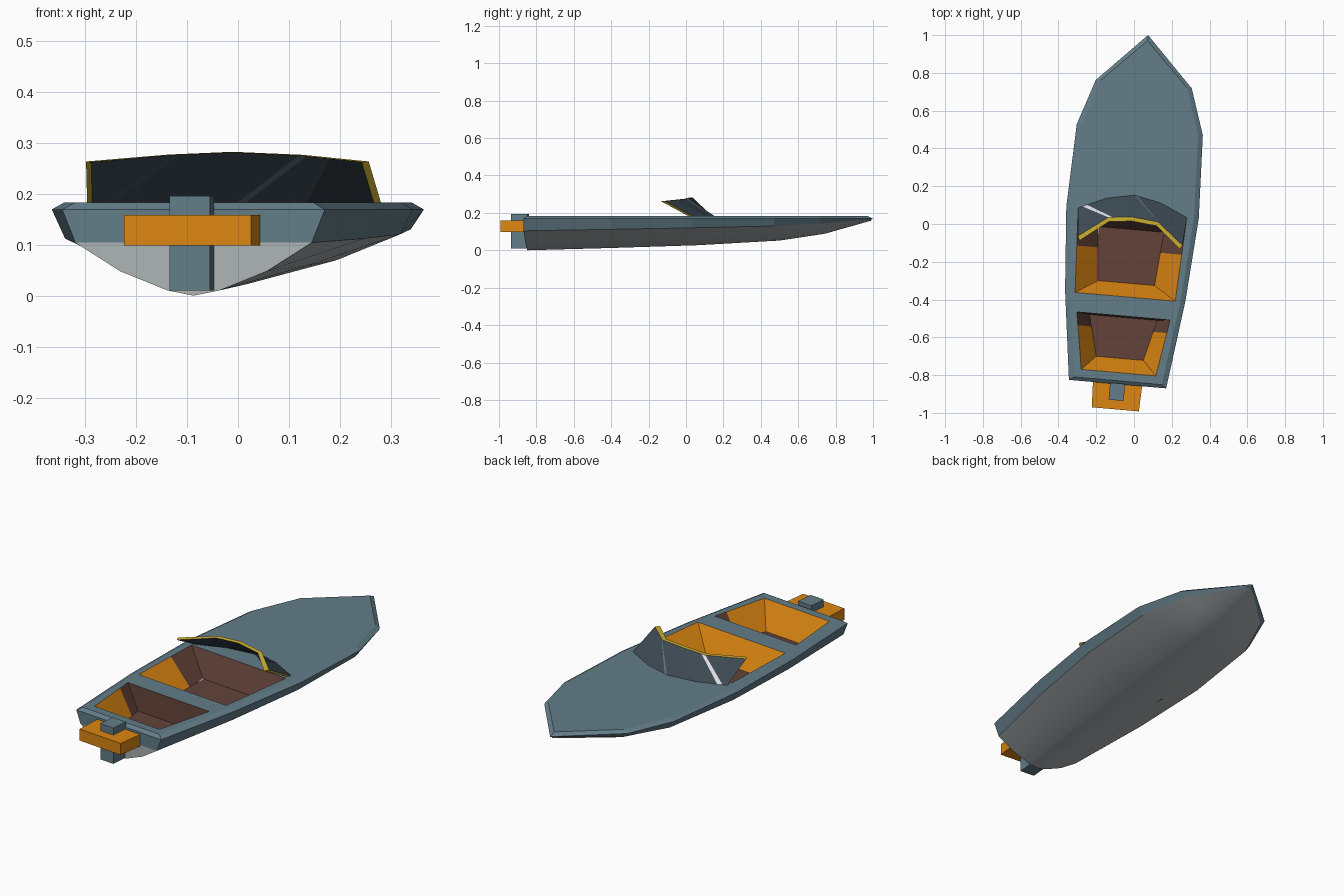
import bpy, bmesh, math
from mathutils import Matrix, Vector

if "Cube" in bpy.data.objects:
    bpy.data.objects.remove(bpy.data.objects["Cube"])

# the boat sits turned 5 degrees, slightly off the origin
PLACE = Matrix.Rotation(math.radians(-5), 4, 'Z') @ Matrix.Translation((-0.013, 0, 0))

def mat(name, r, g, b):
    m = bpy.data.materials.new(name)
    m.diffuse_color = (r, g, b, 1)
    m.use_nodes = True
    m.node_tree.nodes["Principled BSDF"].inputs["Base Color"].default_value = m.diffuse_color
    return m

BLUE = mat("slate_blue", 0.125, 0.205, 0.25)
GREY = mat("light_grey", 0.42, 0.45, 0.46)
ORANGE = mat("orange", 0.72, 0.24, 0.006)
BROWN = mat("brown", 0.125, 0.055, 0.042)
GLASS = mat("dark_glass", 0.045, 0.066, 0.085)
YELLOW = mat("yellow", 0.65, 0.45, 0.03)
WHITE = mat("white", 0.7, 0.72, 0.75)

def finish(name, bm, mats):
    bm.transform(PLACE)
    me = bpy.data.meshes.new(name)
    bm.to_mesh(me)
    bm.free()
    for m in mats:
        me.materials.append(m)
    ob = bpy.data.objects.new(name, me)
    bpy.context.collection.objects.link(ob)
    return ob

def face(bm, verts, mi=0, smooth=False):
    f = bm.faces.new(verts)
    f.material_index = mi
    f.smooth = smooth
    return f

# stations: y, rim half width, chine z, keel z
ST = [(-0.852, 0.2585, 0.104, 0.0), (-0.38, 0.32, 0.112, 0.013), (0.06, 0.352, 0.12, 0.027),
      (0.5, 0.335, 0.13, 0.052), (0.742, 0.255, 0.144, 0.088), (1.003, 0.0, 0.163, 0.158)]
DECK = [(max(h - 0.025, 0), y + (0.018 if y < -0.8 else -0.03 if y > 0.9 else 0)) for y, h, a, b in ST]

# hull: lofted sections with rim chamfer, topsides and rounded bottom
bm = bmesh.new()
rows = []
for (y, h, zc, zk), (dh, dy) in zip(ST, DECK):
    hc = max(h - 0.026, 0)
    yc = y - (0.012 if y > 0.9 else 0)
    half = [(dh, dy, 0.183), (h, y, 0.169), (hc, yc, zc)]
    half += [(hc * u, yc, zk + (zc - zk) * v) for u, v in ((0.62, 0.46), (0.22, 0.1))]
    pts = [(-x, b, z) for x, b, z in half] + [(0, yc, zk)] + half[::-1]
    rows.append([bm.verts.new(p) for p in pts])
for a, b in zip(rows, rows[1:]):
    for i in range(10):
        low = 2 <= i <= 7
        face(bm, (a[i], a[i + 1], b[i + 1], b[i]), int(low), low)
s = rows[0]
face(bm, s[2:9][::-1], 1)                       # lower transom
face(bm, (s[1], s[9], s[8], s[2]))              # upper transom
face(bm, (s[0], s[10], s[9], s[1]))             # stern chamfer
bmesh.ops.remove_doubles(bm, verts=bm.verts, dist=1e-5)
bmesh.ops.recalc_face_normals(bm, faces=bm.faces)
finish("hull", bm, [BLUE, GREY])

# cockpits: (y, half width) of front / rear at the top and at the floor, y where padding begins
PITS = {"front_cockpit": ((0.02, 0.287), (-0.388, 0.266), (-0.03, 0.175), (-0.315, 0.15), -0.14),
        "rear_cockpit": ((-0.49, 0.248), (-0.791, 0.198), (-0.498, 0.18), (-0.715, 0.125), -0.56)}

# deck: flat plate with both cockpit openings
bm = bmesh.new()
outline = [(h, y) for h, y in DECK] + [(-h, y) for h, y in DECK[-2::-1]]
loops = [outline] + [[(p[0][1], p[0][0]), (p[1][1], p[1][0]), (-p[1][1], p[1][0]), (-p[0][1], p[0][0])]
                     for p in PITS.values()]
for lp in loops:
    vs = [bm.verts.new((x, y, 0.183)) for x, y in lp]
    for i, v in enumerate(vs):
        bm.edges.new((v, vs[i - 1]))
bmesh.ops.triangle_fill(bm, edges=bm.edges[:], use_beauty=True, normal=(0, 0, 1))
for f in bm.faces:
    f.normal_update()
    if f.normal.z < 0:
        f.normal_flip()
finish("deck", bm, [BLUE])

# cockpit linings: brown floor and front, orange padding aft
for name, (tf, tr, ff, fr, split) in PITS.items():
    bm = bmesh.new()
    def ring(p, z):
        return [bm.verts.new((k * p[1], p[0], z)) for k in (-1, 1)]
    def at(a, b, y):
        t = (y - a[0]) / (b[0] - a[0])
        return (y, a[1] + (b[1] - a[1]) * t)
    top = [ring(p, 0.183) for p in (tf, at(tf, tr, split), tr)]
    bot = [ring(p, 0.06) for p in (ff, at(ff, fr, split), fr)]
    for i in range(2):
        face(bm, (bot[i][0], bot[i + 1][0], bot[i + 1][1], bot[i][1]), 0)
        face(bm, (top[i][0], top[i + 1][0], bot[i + 1][0], bot[i][0]), i)
        face(bm, (top[i + 1][1], top[i][1], bot[i][1], bot[i + 1][1]), i)
    face(bm, (top[0][1], top[0][0], bot[0][0], bot[0][1]), 0)
    face(bm, (top[2][0], top[2][1], bot[2][1], bot[2][0]), 1)
    finish(name, bm, [BROWN, ORANGE])

# windshield: raked curved glass, diagonal glints, yellow rim
def arc(u, half, pts):
    x = abs(u) * half
    for (x0, y0, z0), (x1, y1, z1) in zip(pts, pts[1:]):
        if x <= x1 + 1e-6:
            t = (x - x0) / (x1 - x0)
            return Vector((u * half, y0 + (y1 - y0) * t, z0 + (z1 - z0) * t))

BASE = [(0, 0.154, 0.182), (0.15, 0.124, 0.182), (0.289, 0.06, 0.182)]
TOP = [(0, 0.036, 0.282), (0.139, 0.022, 0.276), (0.278, -0.09, 0.263)]
COLS = [(-1, -1, 0), (-0.93, -0.45, 2), (-0.85, -0.37, 0), (-0.5, 0, 0),
        (0, 0.5, 3), (0.06, 0.56, 0), (0.5, 0.75, 0), (1, 1, 0)]
bm = bmesh.new()
out, inn = [], []
for ub, ut, m in COLS:
    b, t = arc(ub, 0.289, BASE), arc(ut, 0.278, TOP)
    out.append([bm.verts.new(b), bm.verts.new(t)])
    inn.append([bm.verts.new(b + Vector((-0.012 * ub, -0.022, 0))),
                bm.verts.new(t + Vector((-0.012 * ut, -0.022, -0.001)))])
for i in range(len(COLS) - 1):
    a, b, c, d = out[i], out[i + 1], inn[i], inn[i + 1]
    face(bm, (a[0], a[1], b[1], b[0]), COLS[i][2])
    face(bm, (c[0], d[0], d[1], c[1]), 0)
    face(bm, (a[1], c[1], d[1], b[1]), 1)
    face(bm, (a[0], b[0], d[0], c[0]), 1)
for a, c in ((out[0], inn[0]), (out[-1], inn[-1])):
    face(bm, (a[0], c[0], c[1], a[1]), 1)
bmesh.ops.recalc_face_normals(bm, faces=bm.faces)
finish("windshield", bm, [GLASS, YELLOW, WHITE, BLUE])

# outboard motor: tapered orange cowl and blue leg
def block(name, hx_aft, hx_fore, y0, y1, z0, z1, m):
    bm = bmesh.new()
    bmesh.ops.create_cube(bm, size=2)
    for v in bm.verts:
        fore = v.co.y > 0
        v.co = (v.co.x * (hx_fore if fore else hx_aft), y1 if fore else y0, z1 if v.co.z > 0 else z0)
    finish(name, bm, [m])

block("motor_cowl", 0.125, 0.131, -0.986, -0.845, 0.098, 0.158, ORANGE)
block("motor_leg", 0.04, 0.04, -0.938, -0.848, 0.01, 0.195, BLUE)
